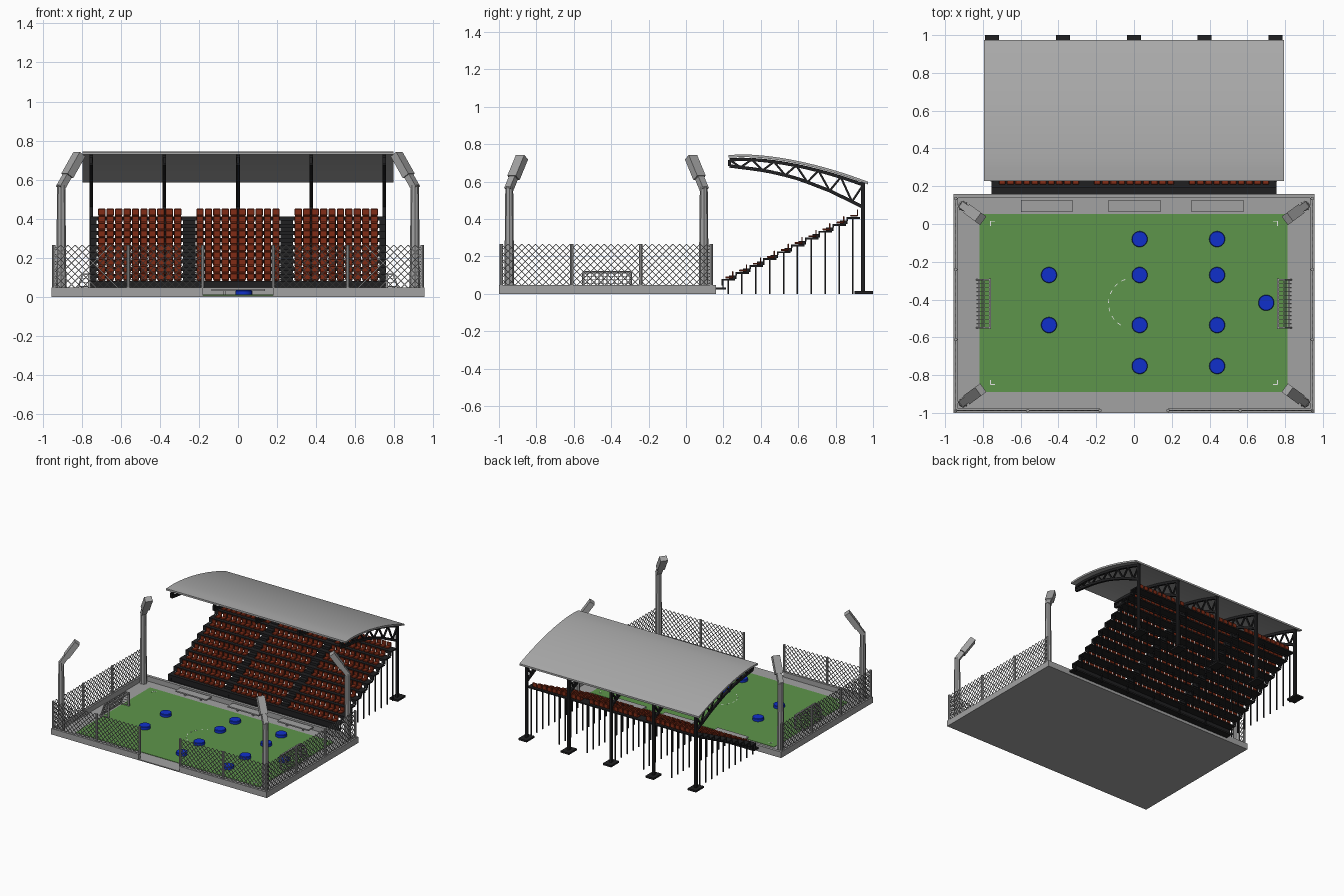
import bpy, bmesh, math
from mathutils import Vector, Matrix

if "Cube" in bpy.data.objects:
    bpy.data.objects.remove(bpy.data.objects["Cube"])


def material(name, rgb):
    m = bpy.data.materials.new(name)
    m.diffuse_color = (*rgb, 1)
    m.use_nodes = True
    m.node_tree.nodes["Principled BSDF"].inputs["Base Color"].default_value = m.diffuse_color
    return m


GREY = material("concrete grey", (0.36, 0.36, 0.36))
ROOF = material("roof grey", (0.40, 0.40, 0.40))
BLACK = material("black steel", (0.014, 0.014, 0.015))
RED = material("seat red", (0.22, 0.025, 0.008))
GREEN = material("grass green", (0.11, 0.30, 0.07))
BLUE = material("player blue", (0.005, 0.03, 0.60))
WHITE = material("line white", (0.8, 0.8, 0.8))


def box(bm, lo, hi):
    lo, hi = Vector(lo), Vector(hi)
    bmesh.ops.create_cube(bm, size=1, matrix=Matrix.Translation((lo + hi) / 2) @ Matrix.Diagonal((*(hi - lo), 1)))


def beam(bm, a, b, w, h=None):
    a, b = Vector(a), Vector(b)
    d = b - a
    rot = d.to_track_quat('Z', 'Y').to_matrix().to_4x4()
    bmesh.ops.create_cube(bm, size=1, matrix=Matrix.Translation((a + b) / 2) @ rot
                          @ Matrix.Diagonal((w, h or w, d.length, 1)))


def cylinder(bm, base, r1, r2, height, sides):
    bmesh.ops.create_cone(bm, cap_ends=True, segments=sides, radius1=r1, radius2=r2, depth=height,
                          matrix=Matrix.Translation(Vector(base) + Vector((0, 0, height / 2))))


def finish(name, bm, mat, bevel=0, smooth=False):
    me = bpy.data.meshes.new(name)
    bm.to_mesh(me)
    bm.free()
    me.materials.append(mat)
    ob = bpy.data.objects.new(name, me)
    bpy.context.collection.objects.link(ob)
    if bevel:
        mod = ob.modifiers.new("bevel", 'BEVEL')
        mod.width, mod.segments = bevel, 1
    if smooth:
        bpy.context.view_layer.objects.active = ob
        ob.select_set(True)
        bpy.ops.object.shade_smooth_by_angle(angle=math.radians(35))
        ob.select_set(False)
    return ob


# ground slab and kerb with a front entrance gap
bm = bmesh.new()
box(bm, (-0.955, -1, 0), (0.955, 0.16, 0.008))
finish("ground_slab", bm, GREY)
bm = bmesh.new()
for s in (-1, 1):
    box(bm, (s * 0.955, -1, 0), (s * 0.932, 0.16, 0.048))
    box(bm, (s * 0.932, -1, 0), (s * 0.18, -0.977, 0.048))
box(bm, (-0.932, 0.137, 0), (0.932, 0.16, 0.048))
bmesh.ops.recalc_face_normals(bm, faces=bm.faces)
finish("kerb", bm, GREY)

# pitch and faint markings
bm = bmesh.new()
box(bm, (-0.817, -0.89, 0.006), (0.812, 0.053, 0.011))
finish("pitch", bm, GREEN)
bm = bmesh.new()
for sx in (-1, 1):
    for y, sy in ((-0.85, 1), (0.015, -1)):
        beam(bm, (sx * 0.76, y, 0.011), (sx * 0.735, y, 0.011), 0.004, 0.002)
        beam(bm, (sx * 0.76, y, 0.011), (sx * 0.76, y + sy * 0.025, 0.011), 0.004, 0.002)
for a in range(110, 250, 20):
    p, q = [Vector((0.135 * math.cos(math.radians(t)), -0.42 + 0.135 * math.sin(math.radians(t)), 0.011))
            for t in (a, a + 9)]
    beam(bm, p, q, 0.004, 0.002)
finish("pitch_markings", bm, WHITE)

# players as blue discs
bm = bmesh.new()
spots = [(x, y) for x in (0.03, 0.44) for y in (-0.08, -0.27, -0.535, -0.752)]
for x, y in spots + [(-0.45, -0.27), (-0.45, -0.535), (0.70, -0.417)]:
    cylinder(bm, (x, y, 0.008), 0.042, 0.042, 0.026, 28)
finish("player_discs", bm, BLUE, bevel=0.003, smooth=True)

# low team benches
bm = bmesh.new()
for x in (-0.462, 0.002, 0.442):
    box(bm, (x - 0.137, 0.063, 0.03), (x + 0.137, 0.127, 0.04))
    for dx in (-0.07, 0.07):
        box(bm, (x + dx - 0.006, 0.085, 0.008), (x + dx + 0.006, 0.105, 0.03))
finish("team_benches", bm, GREY)

# goals: frame and net
bm = bmesh.new()
Y0, Y1, H = -0.55, -0.295, 0.115
for s in (-1, 1):
    f, t, b = s * 0.762, s * 0.795, s * 0.832
    for y in (Y0, Y1):
        beam(bm, (f, y, 0.008), (f, y, H), 0.012)
        beam(bm, (f, y, H), (t, y, H), 0.008)
        beam(bm, (t, y, H), (b, y, 0.012), 0.008)
        beam(bm, (f, y, 0.012), (b, y, 0.012), 0.008)
        for i in range(1, 5):
            z = 0.012 + i * 0.0206
            beam(bm, (f, y, z), (b + (t - b) * i / 5, y, z), 0.003)
    beam(bm, (f, Y0, H), (f, Y1, H), 0.012)
    beam(bm, (t, Y0, H), (t, Y1, H), 0.006)
    for i in range(5):
        p = Vector((b, 0, 0.012)).lerp(Vector((t, 0, H)), i / 5)
        beam(bm, (p.x, Y0, p.z), (p.x, Y1, p.z), 0.003)
    for i in range(1, 12):
        y = Y0 + (Y1 - Y0) * i / 12
        beam(bm, (t, y, H), (b, y, 0.012), 0.003)
        beam(bm, (f, y, H), (t, y, H), 0.003)
finish("goals", bm, GREY)

# chain link fence
wires, posts = bmesh.new(), bmesh.new()
ZB, ZT = 0.045, 0.265
FH = ZT - ZB


def fence(a, b, post_at):
    a, b = Vector((*a, ZB)), Vector((*b, ZB))
    L, d = (b - a).length, (b - a).normalized()
    s = -FH
    while s < L:
        u0, u1 = max(s, 0), min(s + FH, L)
        if u1 - u0 > 0.005:
            for flip in (0, 1):
                z0, z1 = (u0 - s, u1 - s) if not flip else (FH - u0 + s, FH - u1 + s)
                beam(wires, a + d * u0 + Vector((0, 0, z0)), a + d * u1 + Vector((0, 0, z1)), 0.004)
        s += 0.0367
    for u in post_at:
        p = a + d * (u * L)
        cylinder(posts, p, 0.009, 0.009, FH, 8)


for s in (-1, 1):
    fence((s * 0.944, -0.988), (s * 0.944, 0.135), (0, 0.335, 0.665, 1))
    fence((s * 0.944, -0.988), (s * 0.18, -0.988), (0.5, 1))
finish("fence_mesh", wires, GREY)
finish("fence_posts", posts, GREY, smooth=True)

# corner floodlights leaning toward the pitch
bm = bmesh.new()
for sx in (-1, 1):
    for y, sy in ((-0.945, 1), (0.095, -1)):
        base = Vector((sx * 0.905, y, 0.008))
        bend = Vector((sx * 0.905, y, 0.565))
        tip = Vector((sx * 0.812, y + sy * 0.068, 0.73))
        cylinder(bm, base, 0.027, 0.021, 0.565, 8)
        beam(bm, bend - (tip - bend) * 0.05, bend.lerp(tip, 0.4), 0.038, 0.034)
        beam(bm, bend.lerp(tip, 0.33), tip, 0.056, 0.042)
finish("floodlights", bm, GREY)

# grandstand steps, risers and support rods
bm, rods, seats = bmesh.new(), bmesh.new(), bmesh.new()
W = 0.755
PY, PZ = 0.0742, 0.0367
box(bm, (-W, 0.155, 0.022), (W, 0.215, 0.034))
box(bm, (-W, 0.195, 0.034), (W, 0.201, 0.07))
for k in range(10):
    y, z = 0.19 + PY * k, 0.08 + PZ * k
    box(bm, (-W, y, z - 0.01), (W, y + 0.072, z))
    box(bm, (-W, y, z - 0.02), (W, y + 0.008, z - 0.008))
    # aisle risers and half steps between the seat blocks
    for x0, x1 in ((-W, -0.725), (-0.282, -0.218), (0.218, 0.282), (0.725, W)):
        box(bm, (x0, y, z - PZ), (x1, y + 0.006, z))
        if k < 9 and abs(x0 + x1) < 1:
            box(bm, (x0, y + 0.04, z), (x1, y + PY, z + PZ / 2))
    for i in range(7):
        x = -0.748 + i * 1.496 / 6
        beam(rods, (x, y + 0.035, 0), (x, y + 0.035, z - 0.005), 0.008)
    # three blocks of ten seats
    for c in (-0.503, 0, 0.503):
        for i in range(10):
            x = c + (i - 4.5) * 0.0432
            box(seats, (x - 0.018, y + 0.02, z + 0.002), (x + 0.018, y + 0.06, z + 0.012))
            box(seats, (x - 0.019, y + 0.056, z + 0.006), (x + 0.019, y + 0.063, z + 0.041))
finish("stand_steps", bm, BLACK)
finish("stand_rods", rods, BLACK)
finish("seats", seats, RED, bevel=0.003)


# curved roof and truss profiles as heights over depth
def interp(pts, y):
    for (a, za), (b, zb) in zip(pts, pts[1:]):
        if y <= b:
            return za + (zb - za) * (y - a) / (b - a)
    return pts[-1][1]


def roof_z(y):
    t = max(0, (y - 0.30) / 0.67)
    return 0.745 - 0.145 * t ** 1.75 - 0.003 * max(0, (0.30 - y) / 0.07)


LOW = [(0.22, 0.685), (0.40, 0.662), (0.50, 0.642), (0.61, 0.612), (0.77, 0.55), (0.95, 0.462)]

bm = bmesh.new()
N = 24
ys = [0.227 + 0.746 * i / N for i in range(N + 1)]
outline = [(y, roof_z(y)) for y in ys] + [(y, roof_z(y) - 0.014) for y in reversed(ys)]
rings = [[bm.verts.new((x, y, z)) for y, z in outline] for x in (-0.795, 0.795)]
n = len(outline)
for i in range(n):
    j = (i + 1) % n
    bm.faces.new((rings[0][i], rings[0][j], rings[1][j], rings[1][i]))
for r in rings:
    for i in range(N):
        bm.faces.new((r[i], r[i + 1], r[n - 2 - i], r[n - 1 - i]))
bmesh.ops.recalc_face_normals(bm, faces=bm.faces)
finish("roof_sheet", bm, ROOF, smooth=True)

# roof trusses, columns and feet
bm = bmesh.new()
for x in (-0.752, -0.377, 0, 0.374, 0.749):
    box(bm, (x - 0.037, 0.90, 0), (x + 0.037, 1.0, 0.014))
    box(bm, (x - 0.009, 0.936, 0.01), (x + 0.009, 0.958, 0.597))
    nodes = [0.232 + 0.715 * i / 12 for i in range(13)]
    top = [Vector((x, y, roof_z(y) - 0.026)) for y in nodes]
    low = [Vector((x, y, interp(LOW, y))) for y in nodes]
    for i in range(12):
        beam(bm, top[i], top[i + 1], 0.018)
        beam(bm, low[i], low[i + 1], 0.018)
        a, b = (low[i], top[i + 1]) if i % 2 else (top[i], low[i + 1])
        beam(bm, a, b, 0.011)
    beam(bm, top[0], low[0], 0.016)
finish("roof_trusses", bm, BLACK)
